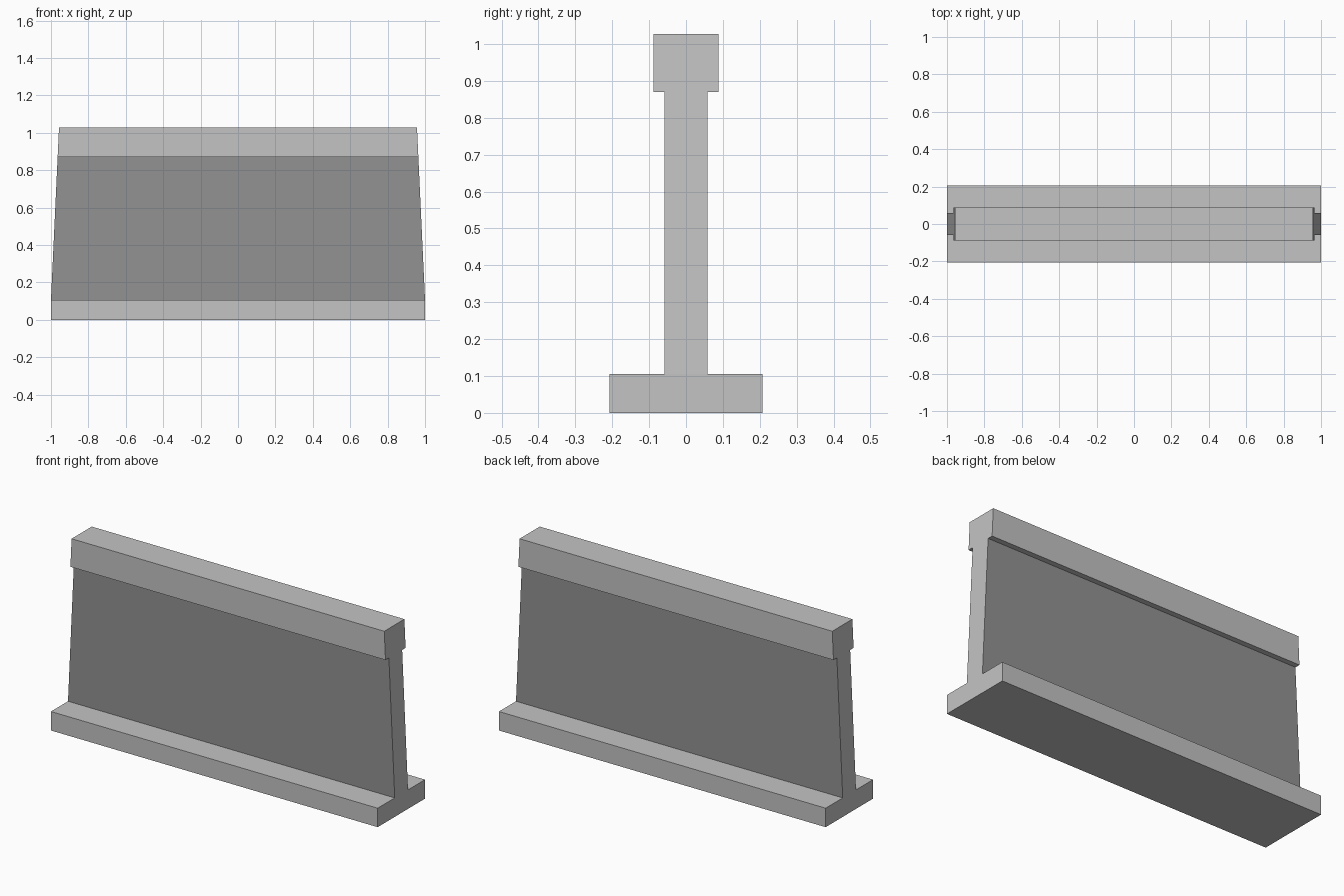
import bpy
import bmesh

cube = bpy.data.objects.get("Cube")
if cube:
    bpy.data.objects.remove(cube, do_unlink=True)


def make_material(name, value):
    mat = bpy.data.materials.new(name)
    mat.use_nodes = True
    color = (value, value, value, 1)
    mat.diffuse_color = color
    mat.node_tree.nodes["Principled BSDF"].inputs["Base Color"].default_value = color
    return mat


light_grey = make_material("light grey", 0.55)
dark_grey = make_material("dark grey", 0.29)

BASE_TOP, CAP_BOTTOM, CAP_TOP = 0.105, 0.87, 1.027


def half_length(z):
    """The ends lean inward above the base."""
    return 1 - 0.043 * max(0, z - BASE_TOP) / (CAP_TOP - BASE_TOP)


def make_slab(name, half_depth, bottom, top, dark_sides=False):
    bm = bmesh.new()
    bmesh.ops.create_cube(bm, size=2)
    for v in bm.verts:
        z = top if v.co.z > 0 else bottom
        v.co = (v.co.x * half_length(z), v.co.y * half_depth, z)
    bm.normal_update()
    for f in bm.faces:
        f.material_index = int(dark_sides and abs(f.normal.y) > 0.9)
    mesh = bpy.data.meshes.new(name)
    bm.to_mesh(mesh)
    bm.free()
    mesh.materials.append(light_grey)
    if dark_sides:
        mesh.materials.append(dark_grey)
    obj = bpy.data.objects.new(name, mesh)
    bpy.context.collection.objects.link(obj)
    return obj


# Wide footing, thin wall with dark broad faces, and thicker top rail
make_slab("base", 0.207, 0, BASE_TOP)
make_slab("wall_panel", 0.058, BASE_TOP, CAP_BOTTOM, dark_sides=True)
make_slab("top_rail", 0.088, CAP_BOTTOM, CAP_TOP)
